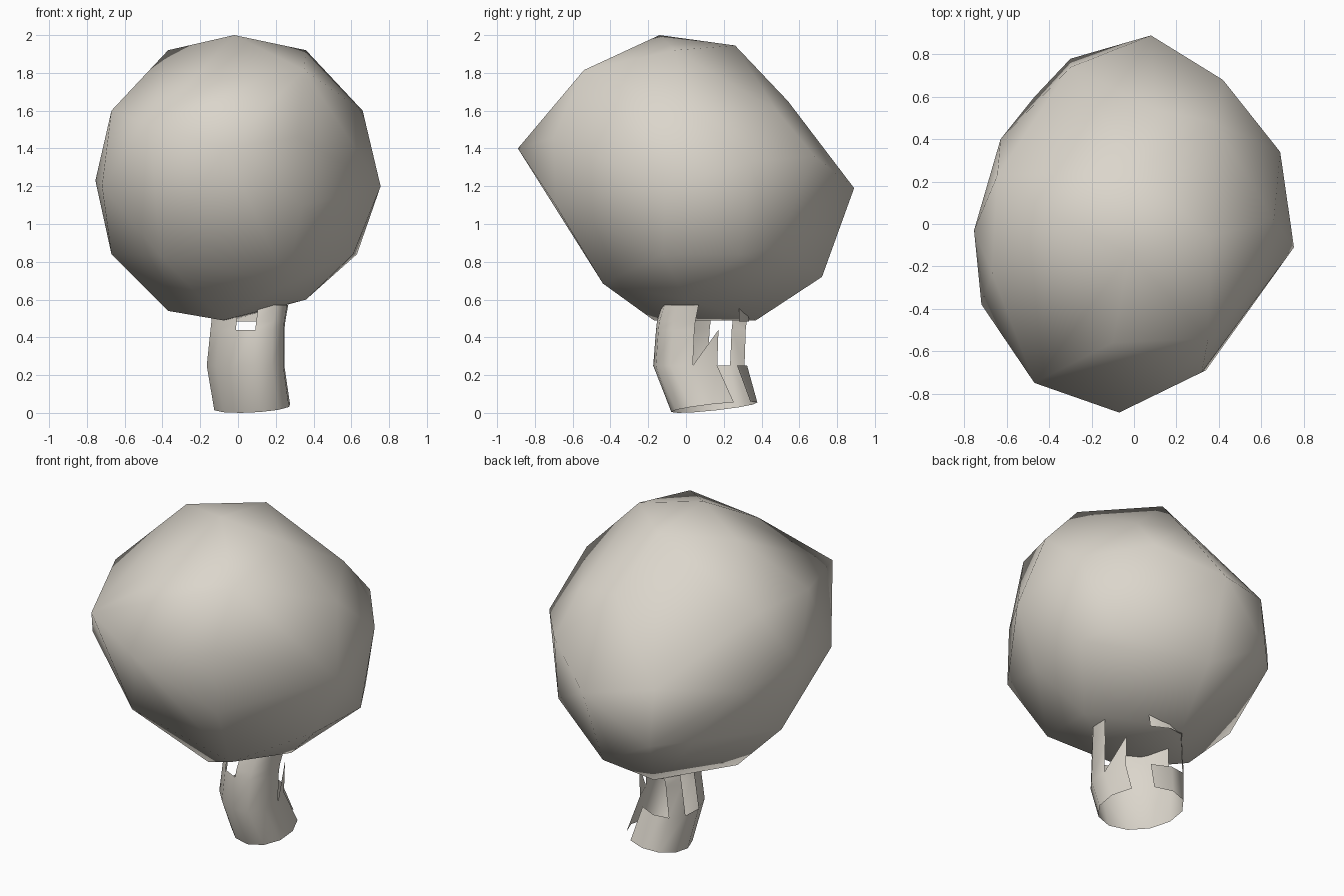
import bpy
import bmesh
import math
from mathutils import Vector

default_cube = bpy.data.objects.get("Cube")
if default_cube:
    bpy.data.objects.remove(default_cube, do_unlink=True)


def make_material(name, colour):
    material = bpy.data.materials.new(name)
    material.use_nodes = True
    material.diffuse_color = colour
    material.node_tree.nodes["Principled BSDF"].inputs["Base Color"].default_value = colour
    return material


def add_object(name, mesh_builder, material):
    """Turn a bmesh into a smooth shaded object."""
    for face in mesh_builder.faces:
        face.smooth = True
    mesh = bpy.data.meshes.new(name)
    mesh_builder.to_mesh(mesh)
    mesh_builder.free()
    mesh.materials.append(material)
    item = bpy.data.objects.new(name, mesh)
    bpy.context.collection.objects.link(item)
    return item


stone = make_material("warm pale grey", (0.71, 0.67, 0.6, 1.0))

# Canopy: a faceted, lopsided ball, wrapped around its main corners
crown_corners = [
    (-.02, -.14, 2), (.36, -.06, 1.92), (-.37, .03, 1.92), (.01, .26, 1.945),
    (.35, -.54, 1.815), (-.1, -.56, 1.76), (-.67, -.23, 1.6), (.66, .02, 1.6),
    (-.645, .23, 1.62), (.1, .54, 1.65), (.38, .48, 1.6),
]
middle_corners = [
    (-.07, -.89, 1.4), (.08, .89, 1.19), (-.755, -.03, 1.23), (.755, -.11, 1.2),
    (-.47, -.75, 1.525), (-.72, -.38, 1.2), (.34, -.69, 1.1), (.32, -.7, 1.46),
    (.42, .68, 1.36), (.69, .34, 1.33), (-.63, .4, 1.2), (-.3, .78, .92),
    (-.3, .74, 1.25), (-.47, .6, .93),
]
lower_corners = [
    (-.08, -.17, .49), (-.04, .37, .49), (-.37, .03, .54), (.36, 0, .6),
    (.63, .29, .84), (.61, -.12, .84), (.53, .48, .88), (-.67, .03, .84),
    (-.41, -.44, .83), (.26, -.44, .685), (.06, .72, .72), (-.35, .55, .78),
]
bm = bmesh.new()
for corner in crown_corners + middle_corners + lower_corners:
    bm.verts.new(corner)
hull = bmesh.ops.convex_hull(bm, input=bm.verts[:])
spare = {v for v in hull["geom_interior"] + hull["geom_unused"]
         if isinstance(v, bmesh.types.BMVert)}
bmesh.ops.delete(bm, geom=list(spare), context="VERTS")
bmesh.ops.recalc_face_normals(bm, faces=bm.faces[:])
add_object("canopy", bm, stone)

# Trunk: a bent, open, broken tube; each ring is centre, radii and skew
SIDES = 12
START = math.radians(12)
rings = [
    (Vector((.075, .15, .03)), .205, .22, -.06),
    (Vector((.04, .075, .25)), .21, .235, -.09),
    (Vector((.05, .085, .44)), .2, .23, -.09),
    (Vector((.055, .09, .485)), .2, .23, -.09),
    (Vector((.065, .1, .57)), .205, .215, -.08),
]
bm = bmesh.new()
grid = []
for level, (centre, radius_x, radius_y, skew) in enumerate(rings):
    row = []
    for side in range(SIDES):
        angle = START + math.tau * side / SIDES
        # The foot lifts towards the back left
        lift = .03 * math.cos(angle - math.radians(70)) if level == 0 else 0
        across = math.cos(angle)
        offset = Vector((radius_x * across, radius_y * math.sin(angle) + skew * across, lift))
        row.append(bm.verts.new(centre + offset))
    grid.append(row)

# Missing wall panels by level, with one splinter left standing
missing = [{1}, {0, 1, 2, 3, 5}, {0, 1, 2, 3, 5, 8}, {0, 1, 5, 8}]
for level, gaps in enumerate(missing):
    low, high = grid[level], grid[level + 1]
    for side in range(SIDES):
        after = (side + 1) % SIDES
        if side not in gaps:
            bm.faces.new((low[side], low[after], high[after], high[side]))
        elif level == 1 and side == 0:
            bm.faces.new((low[side], low[after], high[after]))
loose = [v for v in bm.verts if not v.link_faces]
bmesh.ops.delete(bm, geom=loose, context="VERTS")
add_object("trunk", bm, stone)
